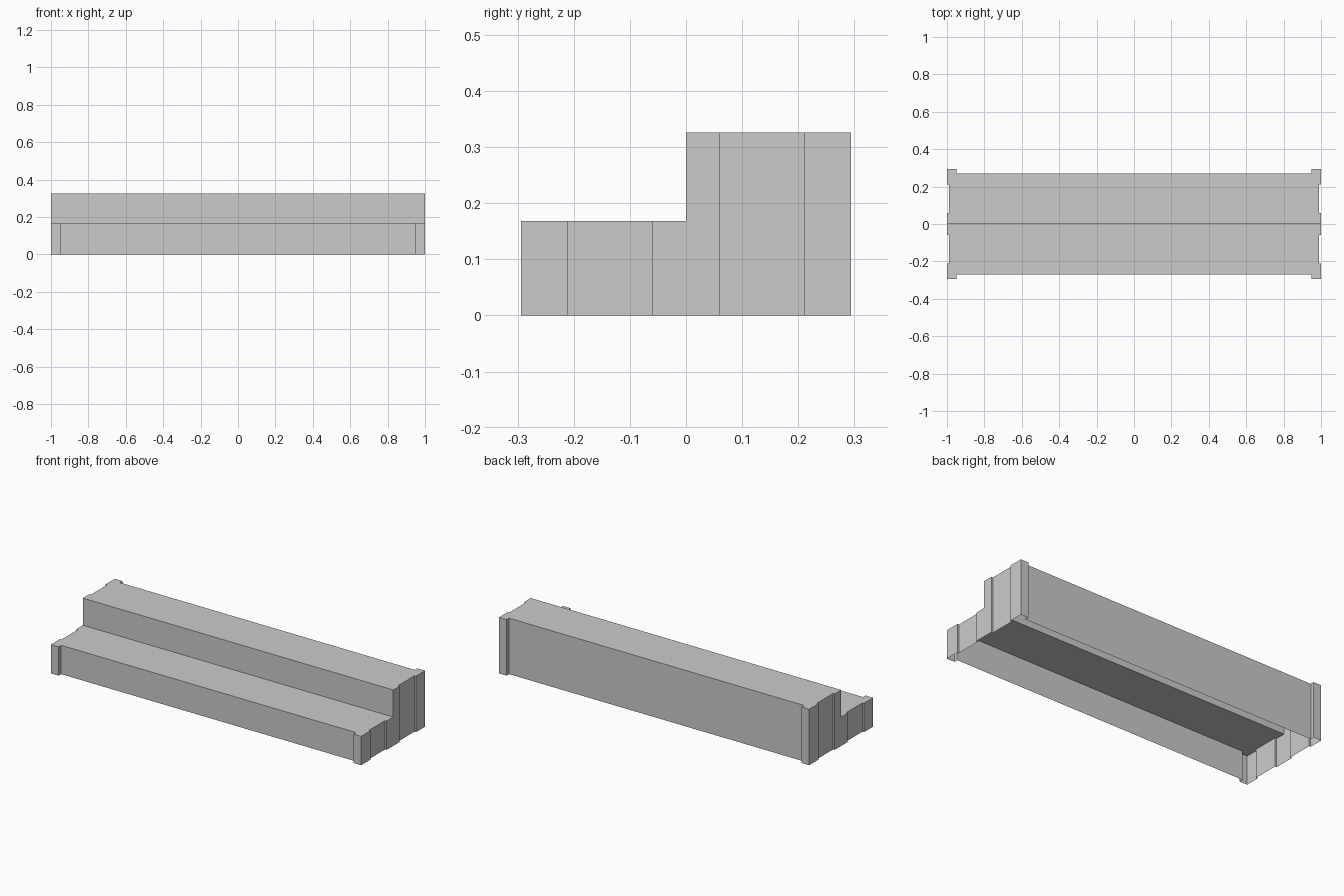
import bpy, bmesh

if "Cube" in bpy.data.objects:
    bpy.data.objects.remove(bpy.data.objects["Cube"])

LOW, HIGH = 0.168, 0.326          # tread heights
# quarter plan outline (x, distance from centre line), from the riser to the long face
QUARTER = [(1.0, 0.0), (1.0, 0.06), (0.99, 0.06), (0.99, 0.211),
           (1.0, 0.211), (1.0, 0.294), (0.95, 0.294), (0.95, 0.271)]


def add_step(bm, side, height):
    """One tread with its skirt walls, open underneath and at the centre line."""
    plan = QUARTER + [(-x, y) for x, y in reversed(QUARTER)]
    if side > 0:
        plan = [(x, y) for x, y in plan]
    else:
        plan = [(-x, -y) for x, y in plan]
    top = [bm.verts.new((x, y, height)) for x, y in plan]
    base = [bm.verts.new((x, y, 0)) for x, y in plan]
    bm.faces.new(top)
    for i in range(len(plan) - 1):
        bm.faces.new((base[i], base[i + 1], top[i + 1], top[i]))


bm = bmesh.new()
add_step(bm, -1, LOW)
add_step(bm, 1, HIGH)

# riser between the two treads
bm.faces.new([bm.verts.new(p) for p in
              ((-1, 0, LOW), (1, 0, LOW), (1, 0, HIGH), (-1, 0, HIGH))])
bmesh.ops.remove_doubles(bm, verts=bm.verts, dist=0.0001)

mesh = bpy.data.meshes.new("stair_block")
bm.to_mesh(mesh)
bm.free()
bpy.context.collection.objects.link(bpy.data.objects.new("stair_block", mesh))
